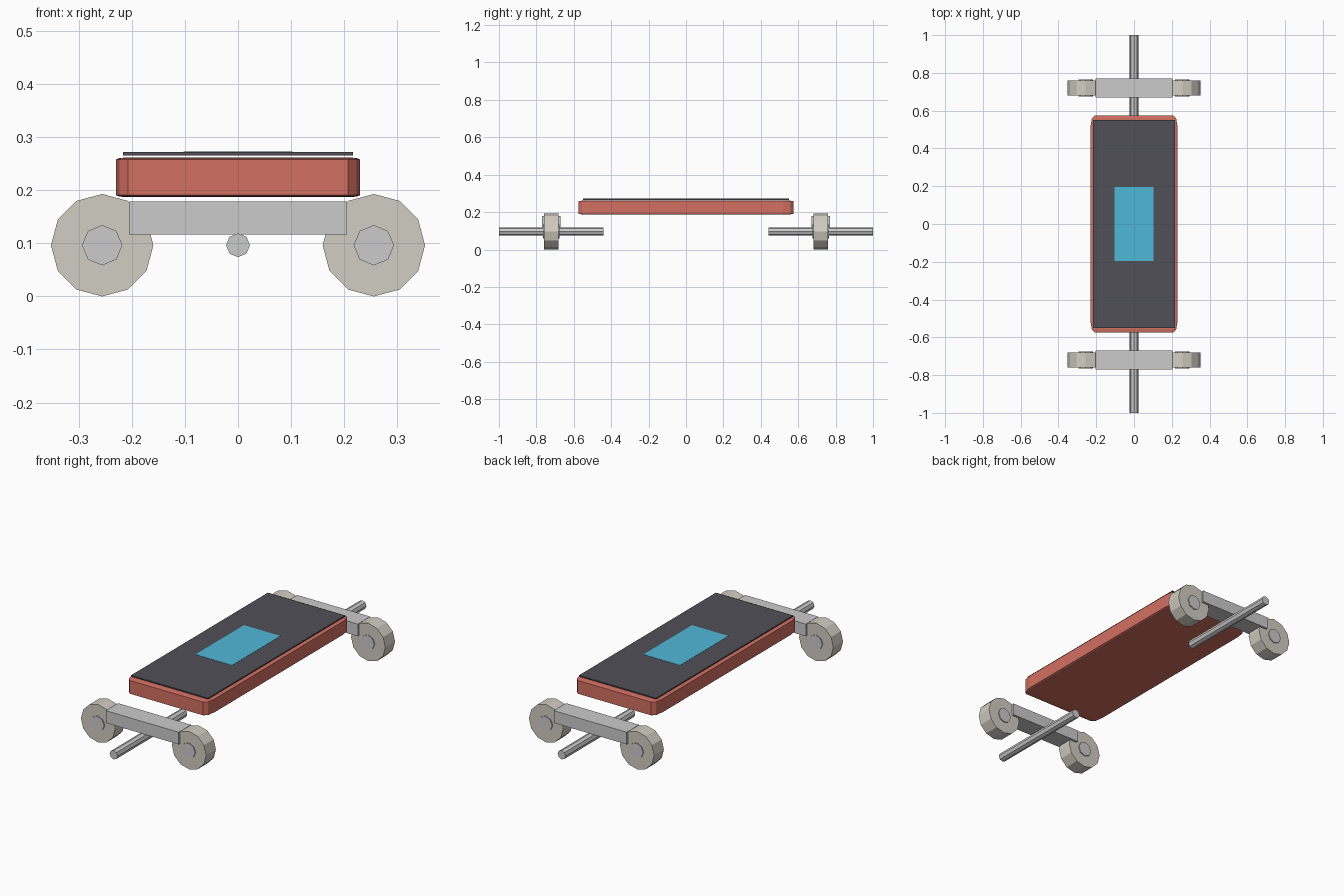
import bpy, bmesh, math
from mathutils import Matrix

if "Cube" in bpy.data.objects:
    bpy.data.objects.remove(bpy.data.objects["Cube"])


def finish(name, bm, color=None):
    mesh = bpy.data.meshes.new(name)
    bm.to_mesh(mesh)
    bm.free()
    obj = bpy.data.objects.new(name, mesh)
    bpy.context.collection.objects.link(obj)
    if color:
        mat = bpy.data.materials.new(name + "_color")
        mat.diffuse_color = (*color, 1)
        mat.use_nodes = True
        mat.node_tree.nodes["Principled BSDF"].inputs["Base Color"].default_value = mat.diffuse_color
        mesh.materials.append(mat)
    return obj


def box(name, center, size, color=None, bevel=0):
    bm = bmesh.new()
    bmesh.ops.create_cube(bm, size=1)
    if bevel:
        # bevel before scaling, so the rounding follows the proportions
        bmesh.ops.bevel(bm, geom=bm.edges[:], offset=bevel, offset_type='OFFSET',
                        segments=2, profile=0.5, affect='EDGES')
    bmesh.ops.scale(bm, vec=size, verts=bm.verts)
    bmesh.ops.translate(bm, vec=center, verts=bm.verts)
    return finish(name, bm, color)


def cylinder_y(name, center, radius, length, sides, color=None):
    bm = bmesh.new()
    bmesh.ops.create_cone(bm, cap_ends=True, segments=sides,
                          radius1=radius, radius2=radius, depth=length)
    bmesh.ops.transform(bm, matrix=Matrix.Translation(center) @ Matrix.Rotation(math.pi / 2, 4, 'X'),
                        verts=bm.verts)
    return finish(name, bm, color)


# Deck with grip sheet and centre panel
box("deck", (0, 0, 0.2245), (0.46, 1.15, 0.075), (0.65, 0.16, 0.12), bevel=0.05)
box("grip_sheet", (0, 0, 0.269), (0.434, 1.1, 0.006), (0.08, 0.08, 0.095))
box("centre_panel", (0, 0, 0.2705), (0.206, 0.39, 0.005), (0.08, 0.48, 0.68))

# Trucks: hanger, lengthwise axle, wheels and hubs
WHEEL_Z = 0.0965
for end, sy in (("front", -1), ("back", 1)):
    y = sy * 0.72
    box(f"{end}_hanger", (0, y, 0.148), (0.41, 0.1, 0.062))
    cylinder_y(f"{end}_axle", (0, y, WHEEL_Z), 0.0225, 0.56, 8)
    for side, sx in (("left", -1), ("right", 1)):
        c = (sx * 0.256, y, WHEEL_Z)
        cylinder_y(f"{end}_{side}_wheel", c, 0.0965, 0.078, 12, (0.64, 0.61, 0.54))
        cylinder_y(f"{end}_{side}_hub", c, 0.038, 0.088, 8)
